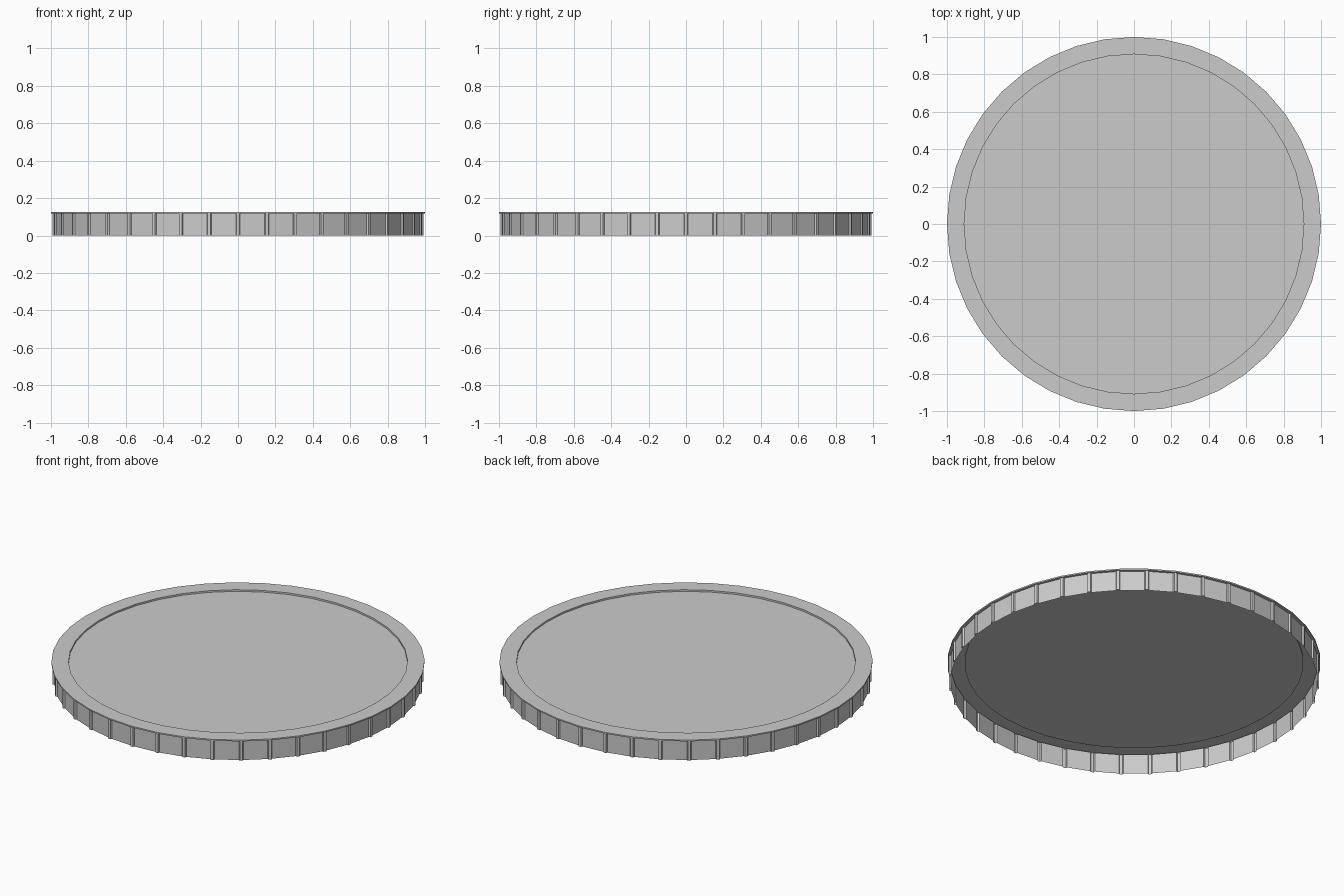
import bpy, bmesh, math

if "Cube" in bpy.data.objects:
    bpy.data.objects.remove(bpy.data.objects["Cube"])

SIDES = 40
STEP = 2 * math.pi / SIDES
TOP, RECESS, LIP = 0.125, 0.115, 0.117   # heights of rim, centre panel, lip underside


def polar(r, a, z):
    return (r * math.cos(a), r * math.sin(a), z)


def make_object(name, bm):
    bmesh.ops.recalc_face_normals(bm, faces=bm.faces)
    mesh = bpy.data.meshes.new(name)
    bm.to_mesh(mesh)
    bm.free()
    obj = bpy.data.objects.new(name, mesh)
    bpy.context.collection.objects.link(obj)
    return obj


def ring(bm, r, z):
    return [bm.verts.new(polar(r, i * STEP, z)) for i in range(SIDES)]


def bridge(bm, a, b):
    n = len(a)
    for i in range(n):
        j = (i + 1) % n
        bm.faces.new((a[i], a[j], b[j], b[i]))


bm = bmesh.new()

# Recessed centre panel, raised rim and thin lip
inner_low = ring(bm, 0.908, RECESS)
inner_top = ring(bm, 0.908, TOP)
outer_top = ring(bm, 1.0, TOP)
outer_low = ring(bm, 1.0, LIP)
bm.faces.new(inner_low)
bridge(bm, inner_low, inner_top)
bridge(bm, inner_top, outer_top)
bridge(bm, outer_top, outer_low)

# Skirt outline: a narrow grip rib at each corner, flat panel between
RIB, PANEL = 0.993, 0.984
offsets = [(RIB, 0.0), (RIB, 0.008), (PANEL, 0.012),
           (PANEL, STEP - 0.012), (RIB, STEP - 0.008)]
outline = [(r, i * STEP + a) for i in range(SIDES) for r, a in offsets]
skirt_top = [bm.verts.new(polar(r, a, LIP)) for r, a in outline]
skirt_low = [bm.verts.new(polar(r, a, 0)) for r, a in outline]
bridge(bm, skirt_top, skirt_low)

# Lip underside joining the lip to the skirt
n = len(offsets)
for i in range(SIDES):
    pts = [skirt_top[(i * n + k) % len(skirt_top)] for k in range(n + 1)]
    bm.faces.new([outer_low[(i + 1) % SIDES], outer_low[i]] + pts)

make_object("ribbed_lid", bm)
